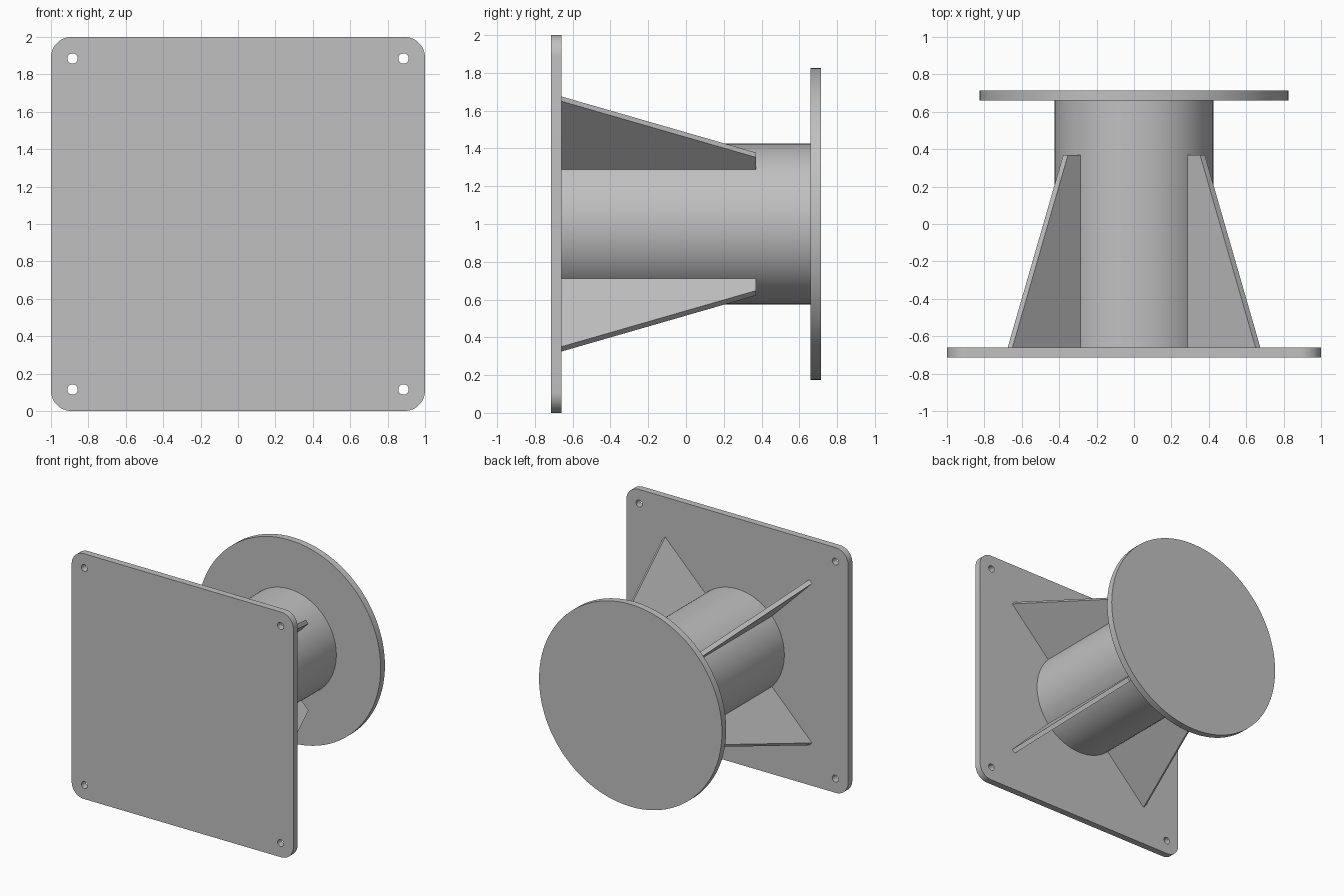
import bpy, bmesh
from math import pi, sin, cos, radians
from mathutils import Matrix, Vector

cube = bpy.data.objects.get("Cube")
if cube:
    bpy.data.objects.remove(cube, do_unlink=True)

CENTRE_Z = 1.0
PLATE_FRONT, PLATE_BACK = -0.715, -0.66
DISC_FRONT, DISC_BACK = 0.66, 0.715
TUBE_R, DISC_R = 0.425, 0.825

steel = bpy.data.materials.new("steel grey")
steel.use_nodes = True
colour = (0.53, 0.53, 0.53, 1)
steel.diffuse_color = colour
steel.node_tree.nodes["Principled BSDF"].inputs["Base Color"].default_value = colour


def finish(name, bm):
    """Turn a bmesh into a smooth-by-angle object in the shared material."""
    bmesh.ops.recalc_face_normals(bm, faces=bm.faces)
    mesh = bpy.data.meshes.new(name)
    bm.to_mesh(mesh)
    bm.free()
    mesh.materials.append(steel)
    obj = bpy.data.objects.new(name, mesh)
    bpy.context.collection.objects.link(obj)
    bpy.ops.object.select_all(action='DESELECT')
    obj.select_set(True)
    bpy.context.view_layer.objects.active = obj
    bpy.ops.object.shade_smooth_by_angle(angle=radians(30))
    return obj


def arc(cx, cz, r, start, sweep, steps):
    return [(cx + r * cos(start + sweep * i / steps),
             cz + r * sin(start + sweep * i / steps)) for i in range(steps + 1)]


def extrude(bm, offset):
    """Thicken every face of a flat sheet along the offset."""
    result = bmesh.ops.extrude_face_region(bm, geom=bm.faces[:], use_keep_orig=True)
    moved = [v for v in result["geom"] if isinstance(v, bmesh.types.BMVert)]
    bmesh.ops.translate(bm, verts=moved, vec=offset)


def rod(name, radius, y0, y1, sides=96):
    bm = bmesh.new()
    place = Matrix.Translation((0, (y0 + y1) / 2, CENTRE_Z)) @ Matrix.Rotation(pi / 2, 4, 'X')
    bmesh.ops.create_cone(bm, cap_ends=True, segments=sides, radius1=radius,
                          radius2=radius, depth=y1 - y0, matrix=place)
    return finish(name, bm)


# Square mounting plate with rounded corners and four bolt holes
corner_r, hole_r, hole_at = 0.11, 0.028, 0.885
outline, loops = [], []
for k in range(4):
    a = k * pi / 2
    sx = 1 if k in (0, 3) else -1
    sz = 1 if k < 2 else -1
    inner = 1 - corner_r
    outline += arc(sx * inner, sz * inner, corner_r, a, pi / 2, 12)
    loops.append(arc(sx * hole_at, sz * hole_at, hole_r, 0, 2 * pi, 24)[:-1])
loops.append(outline)

bm = bmesh.new()
for loop in loops:
    verts = [bm.verts.new((x, PLATE_FRONT, z + CENTRE_Z)) for x, z in loop]
    for v, w in zip(verts, verts[1:] + verts[:1]):
        bm.edges.new((v, w))
bmesh.ops.triangle_fill(bm, edges=bm.edges[:], use_beauty=True, normal=(0, -1, 0))
extrude(bm, (0, PLATE_BACK - PLATE_FRONT, 0))
finish("mounting_plate", bm)

# Central tube and round end disc
rod("tube", TUBE_R, PLATE_BACK, DISC_FRONT)
rod("end_disc", DISC_R, DISC_FRONT, DISC_BACK)

# Four diagonal gussets: (radius, y) profile, slightly sunk into the tube
thickness = 0.036
profile = [(TUBE_R - 0.01, PLATE_BACK), (0.937, PLATE_BACK), (0.517, 0.37), (TUBE_R - 0.01, 0.37)]
names = ("upper_left", "upper_right", "lower_right", "lower_left")
for k, side in enumerate(names):
    bm = bmesh.new()
    bm.faces.new([bm.verts.new((r, y, -thickness / 2)) for r, y in profile])
    extrude(bm, (0, 0, thickness))
    turn = Matrix.Rotation(-(pi / 4 + k * pi / 2), 4, 'Y')
    bm.transform(Matrix.Translation((0, 0, CENTRE_Z)) @ turn)
    finish("gusset_" + side, bm)
